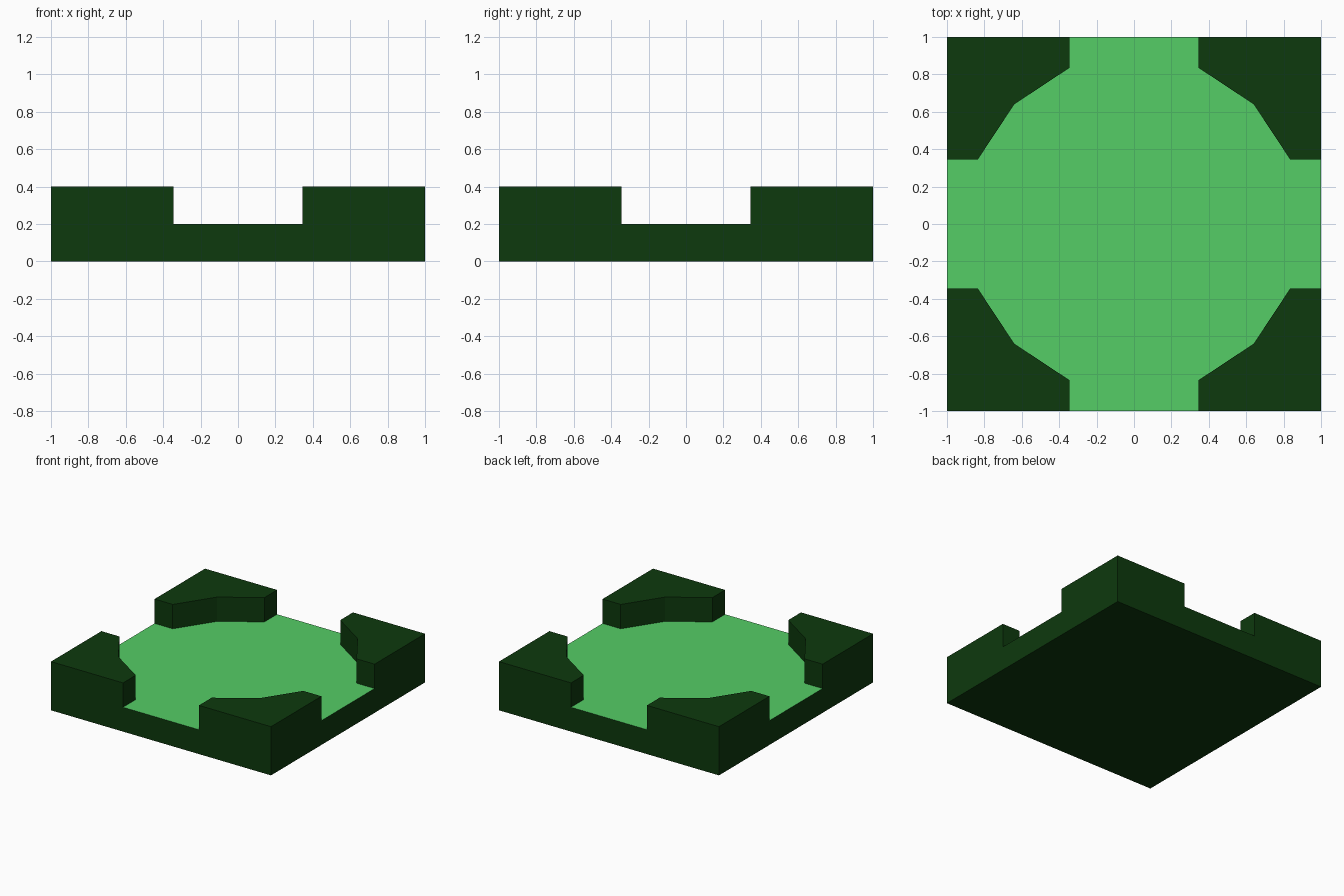
import bpy, bmesh, math
from mathutils import Matrix, Vector

cube = bpy.data.objects.get("Cube")
if cube:
    bpy.data.objects.remove(cube, do_unlink=True)


def make_material(name, rgb):
    mat = bpy.data.materials.new(name)
    mat.use_nodes = True
    color = (*rgb, 1.0)
    mat.diffuse_color = color
    mat.node_tree.nodes["Principled BSDF"].inputs["Base Color"].default_value = color
    return mat


dark = make_material("dark green", (0.004, 0.041, 0.004))
light = make_material("light green", (0.089, 0.610, 0.133))

HEIGHT = 0.2   # thickness of the floor slab, and of each raised corner
GAP = 0.345    # half width of each opening

# Inner edge of one corner block, from the right side round to the back
inner = [(1, GAP), (0.835, GAP), (0.64, 0.64), (GAP, 0.835), (GAP, 1)]

bm = bmesh.new()

# Flat plan: four corner faces around one floor face
floor_loop, corners = [], []
for i in range(4):
    turn = Matrix.Rotation(i * math.pi / 2, 3, 'Z')
    edge = [bm.verts.new(turn @ Vector((x, y, 0))) for x, y in inner]
    tip = bm.verts.new(turn @ Vector((1, 1, 0)))
    corners.append(bm.faces.new([tip] + edge[::-1]))
    floor_loop += edge
bm.faces.new(floor_loop)


def raise_faces(faces):
    """Extrude the faces up and return the new top faces."""
    new = bmesh.ops.extrude_face_region(bm, geom=faces)["geom"]
    verts = [g for g in new if isinstance(g, bmesh.types.BMVert)]
    bmesh.ops.translate(bm, verts=verts, vec=(0, 0, HEIGHT))
    return [g for g in new if isinstance(g, bmesh.types.BMFace)]


# Slab first, then the corner blocks on top of it
tops = raise_faces(bm.faces[:])
floor = max(tops, key=lambda f: f.calc_area())
floor.material_index = 1
raise_faces([f for f in tops if f is not floor])

# Merge coplanar pieces of the walls and underside
bmesh.ops.recalc_face_normals(bm, faces=bm.faces[:])
bmesh.ops.dissolve_limit(bm, angle_limit=math.radians(1), verts=bm.verts[:],
                         edges=bm.edges[:], delimit={'MATERIAL'})

mesh = bpy.data.meshes.new("floor_tile_with_corners")
bm.to_mesh(mesh)
bm.free()
mesh.materials.append(dark)
mesh.materials.append(light)
tile = bpy.data.objects.new("floor_tile_with_corners", mesh)
bpy.context.collection.objects.link(tile)
